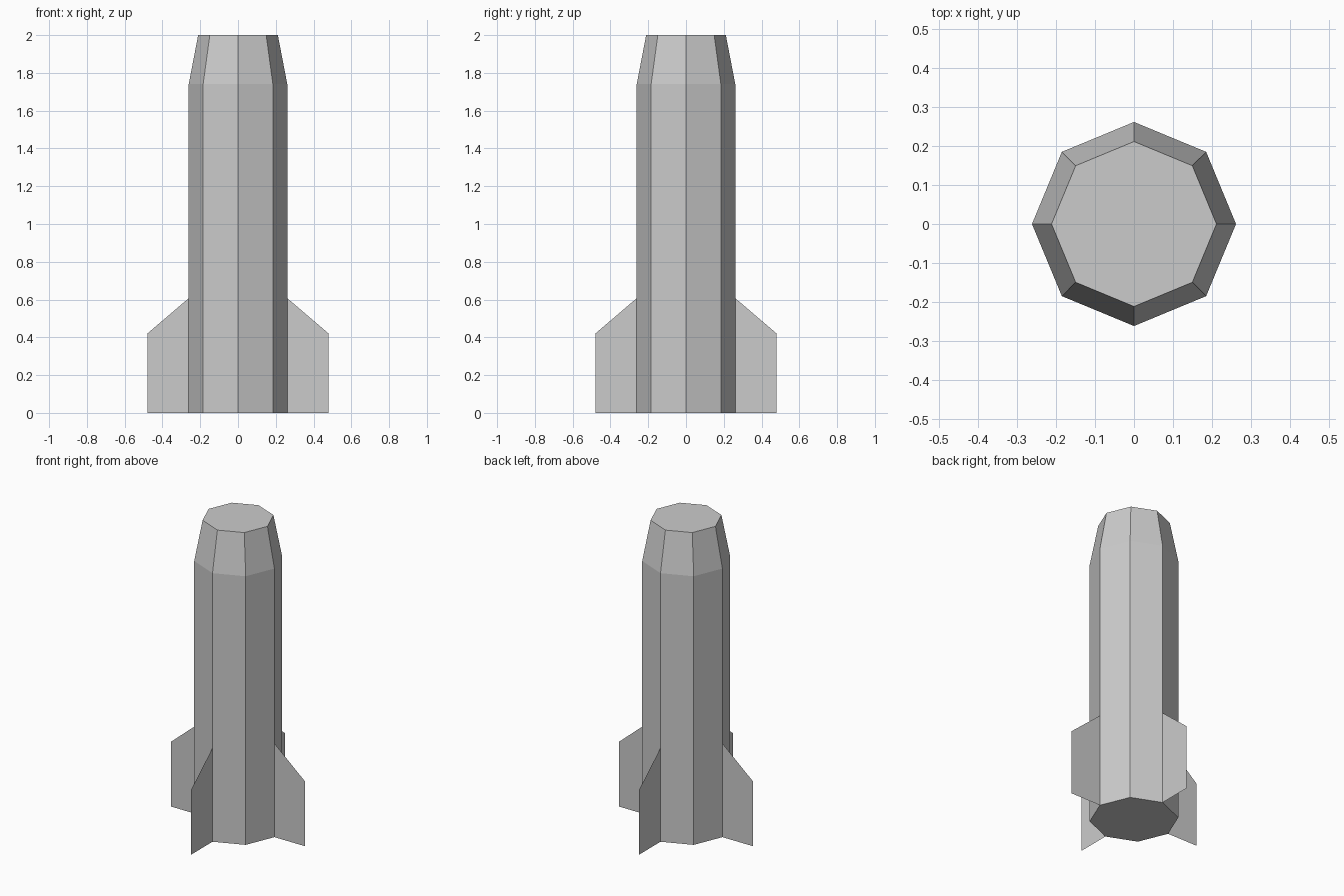
import bpy
import bmesh
from math import cos, sin, pi

if "Cube" in bpy.data.objects:
    bpy.data.objects.remove(bpy.data.objects["Cube"])

SIDES = 8
BODY_R, TOP_R = 0.261, 0.211
SHOULDER_Z, TOP_Z = 1.74, 2.0


def make_object(name, bm):
    mesh = bpy.data.meshes.new(name)
    bm.to_mesh(mesh)
    bm.free()
    obj = bpy.data.objects.new(name, mesh)
    bpy.context.collection.objects.link(obj)
    return obj


# Eight-sided body with a tapered, flat-topped nose
bm = bmesh.new()
rings = []
for radius, z in [(BODY_R, 0), (BODY_R, SHOULDER_Z), (TOP_R, TOP_Z)]:
    rings.append([bm.verts.new((radius * cos(2 * pi * i / SIDES),
                                radius * sin(2 * pi * i / SIDES), z))
                  for i in range(SIDES)])
for low, high in zip(rings, rings[1:]):
    for i in range(SIDES):
        j = (i + 1) % SIDES
        bm.faces.new((low[i], low[j], high[j], high[i]))
bm.faces.new(rings[0][::-1])
bm.faces.new(rings[-1])
make_object("body", bm)

# Four paper-thin fins on the body's corner edges
fin_profile = [(BODY_R, 0), (0.48, 0), (0.48, 0.42), (BODY_R, 0.607)]
for k, side in enumerate(("right", "back", "left", "front")):
    a = k * pi / 2
    bm = bmesh.new()
    bm.faces.new([bm.verts.new((r * cos(a), r * sin(a), z))
                  for r, z in fin_profile])
    make_object("fin_" + side, bm)
